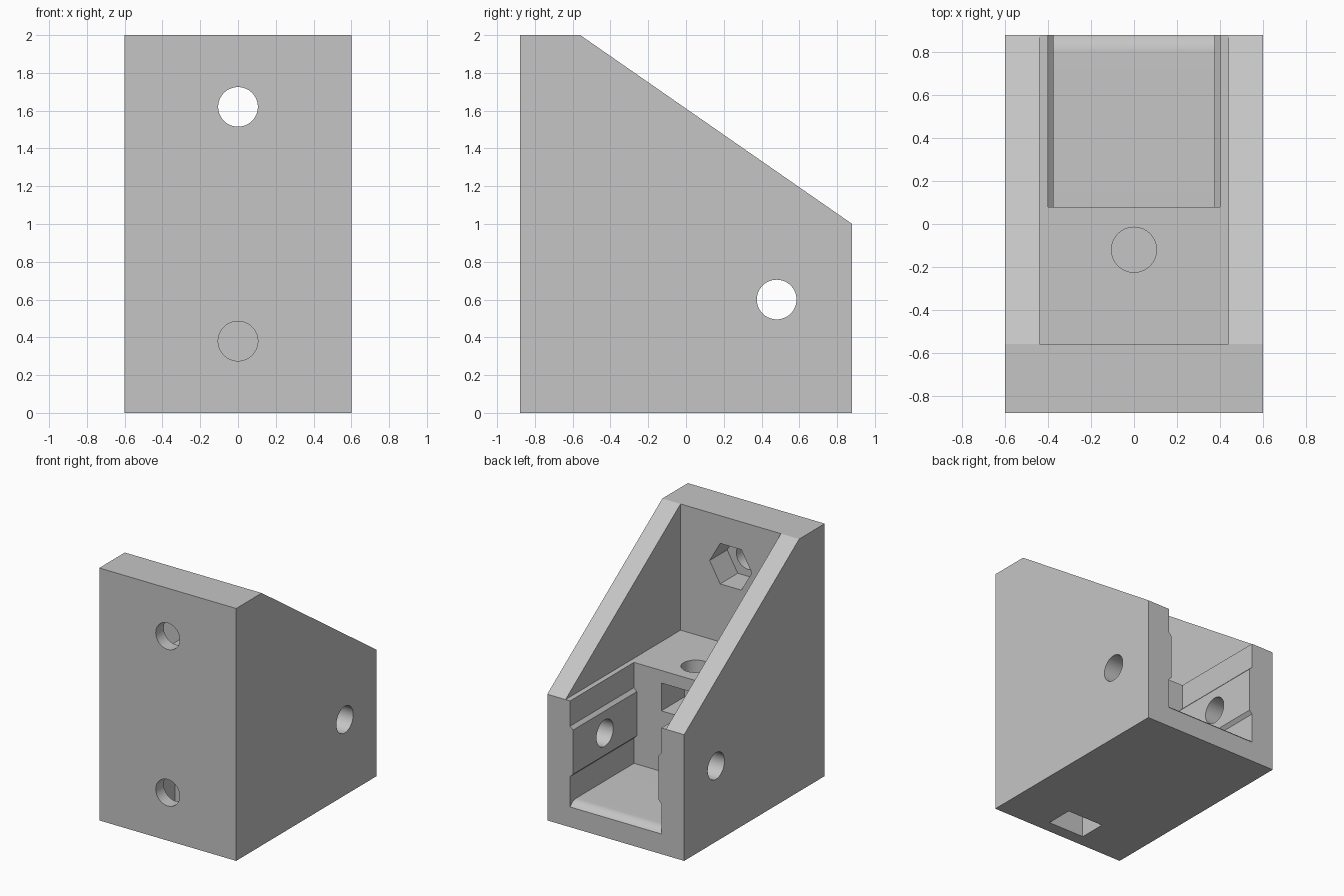
import bpy
import math

old = bpy.data.objects.get("Cube")
if old:
    bpy.data.objects.remove(old, do_unlink=True)

grey = bpy.data.materials.new("plain_grey")
grey.use_nodes = True
colour = (0.56, 0.56, 0.56, 1)
grey.diffuse_color = colour
grey.node_tree.nodes["Principled BSDF"].inputs["Base Color"].default_value = colour


def prism(name, profile, axis, start, end):
    """Extrude a 2D profile along an axis; profile holds the other two in xyz order."""
    def place(p, d):
        c = list(p)
        c.insert("xyz".index(axis), d)
        return c
    n = len(profile)
    verts = [place(p, d) for d in (start, end) for p in profile]
    faces = [list(range(n)), list(range(n, 2 * n))]
    faces += [(i, (i + 1) % n, n + (i + 1) % n, n + i) for i in range(n)]
    mesh = bpy.data.meshes.new(name)
    mesh.from_pydata(verts, [], faces)
    ob = bpy.data.objects.new(name, mesh)
    bpy.context.collection.objects.link(ob)
    bpy.ops.object.select_all(action="DESELECT")
    bpy.context.view_layer.objects.active = ob
    ob.select_set(True)
    bpy.ops.object.mode_set(mode="EDIT")
    bpy.ops.mesh.select_all(action="SELECT")
    bpy.ops.mesh.normals_make_consistent(inside=False)
    bpy.ops.object.mode_set(mode="OBJECT")
    mesh.materials.append(grey)
    return ob


def ring(u, v, r, sides, turn=0.0):
    return [(u + r * math.cos(turn + math.tau * i / sides),
             v + r * math.sin(turn + math.tau * i / sides)) for i in range(sides)]


def rect(u0, u1, v0, v1):
    return [(u0, v0), (u1, v0), (u1, v1), (u0, v1)]


HOLE, NUT, FLAT = 0.105, 0.185, 0.16

# Solid bracket with a sloping back
bracket = prism("corner_bracket", [(-0.88, 0), (0.88, 0), (0.88, 1), (-0.56, 2), (-0.88, 2)],
                "x", -0.6, 0.6)

# Lower cavity outline with a raised rib on each side wall
half = [(0.40, 0.20), (0.40, 0.40), (0.375, 0.425), (0.375, 0.775), (0.40, 0.80), (0.40, 1.2)]
cavity = half + [(-x, z) for x, z in reversed(half)]

# Rounded lip at the open end of the floor
arc = [math.radians(75) * i / 16 for i in range(17)]
lip = [(0.8 + 0.1 * math.sin(t), 0.1 + 0.1 * math.cos(t)) for t in arc]
lip += [(1.0, lip[-1][1]), (1.0, 0.3), (0.8, 0.3)]

# Nut slots: straight mouth with a hexagonal end
s = NUT / 2


def nut_slot(centre, mouth, toward):
    return [(-FLAT, mouth), (FLAT, mouth), (FLAT, centre - toward * s),
            (0, centre - toward * NUT), (-FLAT, centre - toward * s)]


cutters = [
    prism("upper_pocket", rect(-0.44, 0.44, -0.56, 1.2), "z", 1.0, 2.4),
    prism("lower_cavity", cavity, "y", 0.08, 1.1),
    prism("floor_lip", lip, "x", -0.40, 0.40),
    prism("upper_screw_hole", ring(0, 1.62, HOLE, 64), "y", -1.1, -0.3),
    prism("upper_nut_recess", ring(0, 1.62, NUT, 6), "y", -0.78, -0.3),
    prism("lower_screw_hole", ring(0, 0.38, HOLE, 64), "y", -1.1, -0.65),
    prism("lower_nut_slot", nut_slot(0.38, -0.2, -1), "y", -0.78, -0.56),
    prism("floor_screw_hole", ring(0, -0.12, HOLE, 64), "z", 0.76, 1.3),
    prism("floor_nut_slot", nut_slot(-0.12, 0.3, 1), "z", 0.68, 0.90),
    prism("side_screw_holes", ring(0.48, 0.60, HOLE, 64), "x", -1, 1),
]

# Cut each recess in turn and drop the cutter
for cutter in cutters:
    bpy.ops.object.select_all(action="DESELECT")
    bpy.context.view_layer.objects.active = bracket
    bracket.select_set(True)
    mod = bracket.modifiers.new(cutter.name, "BOOLEAN")
    mod.operation = "DIFFERENCE"
    mod.solver = "EXACT"
    mod.object = cutter
    bpy.ops.object.modifier_apply(modifier=mod.name)
    bpy.data.objects.remove(cutter, do_unlink=True)

bpy.ops.object.shade_smooth_by_angle(angle=math.radians(25))
